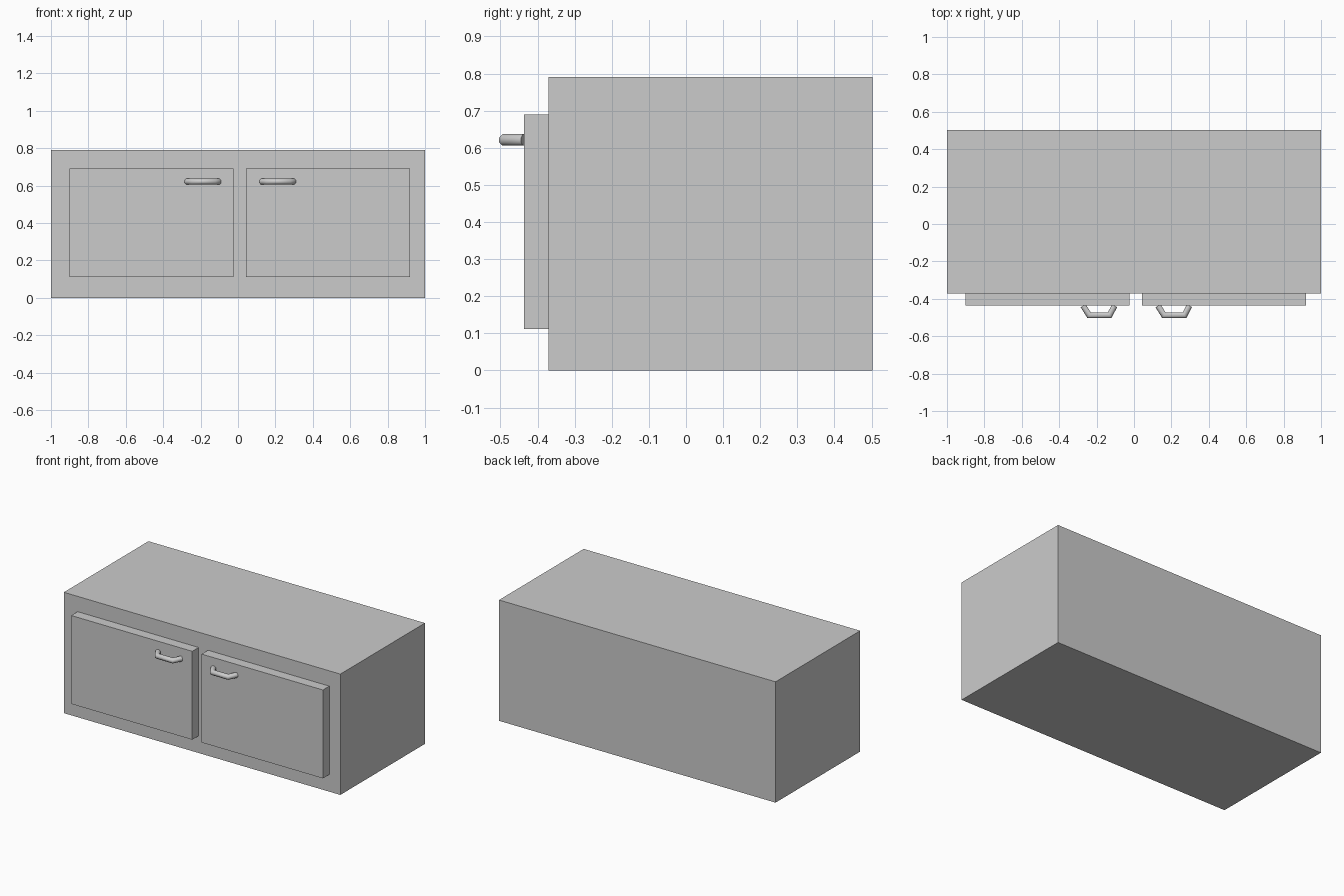
import bpy, math
from mathutils import Vector

if "Cube" in bpy.data.objects:
    bpy.data.objects.remove(bpy.data.objects["Cube"])


def box(name, lo, hi):
    """Axis-aligned box between two corners."""
    lo, hi = Vector(lo), Vector(hi)
    bpy.ops.mesh.primitive_cube_add(size=1, location=(lo + hi) / 2)
    ob = bpy.context.object
    ob.name = name
    ob.scale = hi - lo
    bpy.ops.object.transform_apply(location=False, rotation=False, scale=True)
    return ob


def tube(name, path, r, sides=8):
    """Mitred tube along a path lying in a plane of constant z."""
    pts = [Vector(p) for p in path]
    verts, faces = [], []
    for i, p in enumerate(pts):
        d0 = (p - pts[max(i - 1, 0)]).normalized()
        d1 = (pts[min(i + 1, len(pts) - 1)] - p).normalized()
        t = (d0 + d1).normalized()
        seg = d1 if d1.length else d0
        side = Vector((-t.y, t.x, 0))
        side /= max(abs(t.dot(seg)), 0.5)
        for k in range(sides):
            a = 2 * math.pi * (k + 0.5) / sides
            verts.append(p + side * r * math.cos(a) + Vector((0, 0, r * math.sin(a))))
    for i in range(len(pts) - 1):
        for k in range(sides):
            a, b = i * sides + k, i * sides + (k + 1) % sides
            faces.append((b, a, a + sides, b + sides))
    n = len(verts)
    faces += [tuple(range(sides)), tuple(reversed(range(n - sides, n)))]
    me = bpy.data.meshes.new(name)
    me.from_pydata(verts, [], faces)
    ob = bpy.data.objects.new(name, me)
    bpy.context.collection.objects.link(ob)
    bpy.ops.object.select_all(action='DESELECT')
    ob.select_set(True)
    bpy.context.view_layer.objects.active = ob
    bpy.ops.object.mode_set(mode='EDIT')
    bpy.ops.mesh.select_all(action='SELECT')
    bpy.ops.mesh.normals_make_consistent(inside=False)
    bpy.ops.object.mode_set(mode='OBJECT')
    bpy.ops.object.shade_smooth_by_angle(angle=math.radians(50))
    return ob


# Cabinet body
box("cabinet_body", (-1, -0.371, 0), (1, 0.503, 0.79))

# Doors with a bent pull handle each
for side, x0, x1, hx in (("left", -0.90, -0.025, -0.188), ("right", 0.043, 0.92, 0.212)):
    box(side + "_door", (x0, -0.437, 0.112), (x1, -0.371, 0.69))
    tube(side + "_handle",
         [(hx - 0.084, -0.437, 0.621), (hx - 0.052, -0.488, 0.621),
          (hx + 0.058, -0.488, 0.621), (hx + 0.084, -0.437, 0.621)], 0.0168)
